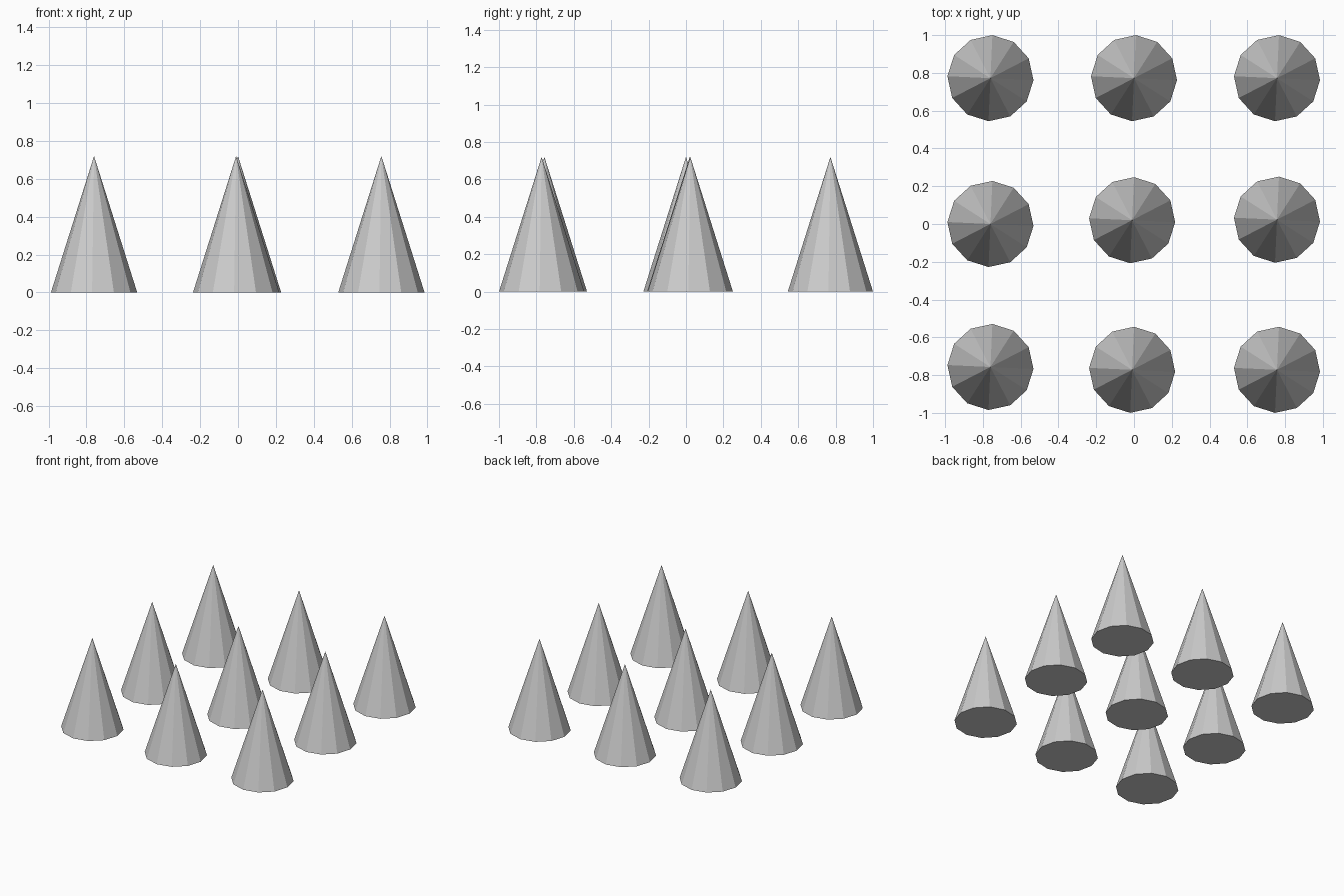
import bpy
import math

if "Cube" in bpy.data.objects:
    bpy.data.objects.remove(bpy.data.objects["Cube"])

RADIUS, HEIGHT, SIDES = 0.228, 0.72, 12

# slightly uneven three by three layout of cone centres
centres = [
    (-0.76, -0.757), (-0.01, -0.772), (0.757, -0.772),
    (-0.76, 0.0), (-0.01, 0.02), (0.757, 0.023),
    (-0.76, 0.772), (0.0, 0.772), (0.757, 0.772),
]


def add_cone(name, x, y):
    bpy.ops.mesh.primitive_cone_add(
        vertices=SIDES, radius1=RADIUS, radius2=0, depth=HEIGHT,
        location=(x, y, HEIGHT / 2), rotation=(0, 0, math.radians(-2.6)))
    bpy.context.object.name = name


# flat-faced cones standing on the ground
for i, (x, y) in enumerate(centres):
    add_cone(f"cone_row{i // 3 + 1}_column{i % 3 + 1}", x, y)
